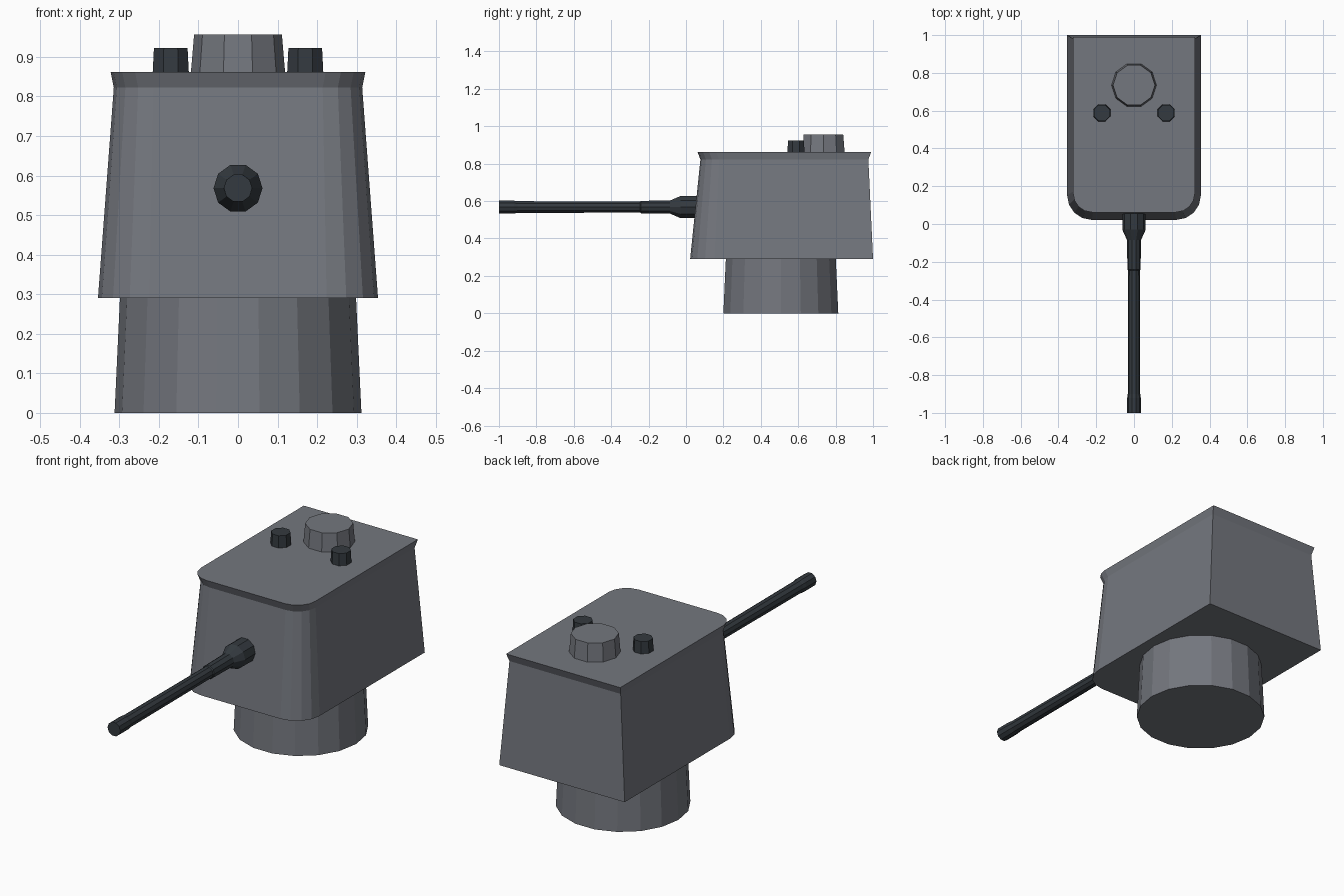
import bpy, bmesh, math
from mathutils import Vector

if "Cube" in bpy.data.objects:
    bpy.data.objects.remove(bpy.data.objects["Cube"])


def material(name, color):
    m = bpy.data.materials.new(name)
    m.diffuse_color = (*color, 1)
    m.use_nodes = True
    m.node_tree.nodes["Principled BSDF"].inputs["Base Color"].default_value = m.diffuse_color
    return m


grey = material("steel_grey", (0.175, 0.185, 0.21))
dark = material("dark_gunmetal", (0.034, 0.042, 0.05))


def loft(name, rings, mat):
    """Skin a stack of equal-length rings and cap both ends."""
    bm = bmesh.new()
    loops = [[bm.verts.new(p) for p in ring] for ring in rings]
    n = len(loops[0])
    for a, b in zip(loops, loops[1:]):
        for i in range(n):
            j = (i + 1) % n
            bm.faces.new((a[i], a[j], b[j], b[i]))
    bm.faces.new(loops[0][::-1])
    bm.faces.new(loops[-1])
    bmesh.ops.recalc_face_normals(bm, faces=bm.faces)
    mesh = bpy.data.meshes.new(name)
    bm.to_mesh(mesh)
    bm.free()
    mesh.materials.append(mat)
    obj = bpy.data.objects.new(name, mesh)
    bpy.context.collection.objects.link(obj)
    return obj


def circle(n, r, start=0.0):
    return [(r * math.cos(start + math.tau * i / n),
             r * math.sin(start + math.tau * i / n)) for i in range(n)]


def upright(name, x, y, n, profile, mat, start=0.0):
    return loft(name, [[Vector((x + u, y + v, z)) for u, v in circle(n, r, start)]
                       for r, z in profile], mat)


def housing_ring(w, front, back, z, r, steps=4):
    """Square back corners, rounded front corners."""
    left = [(-w, back)]
    for i in range(steps + 1):
        a = math.pi / 2 * i / steps
        left.append((-w + r - r * math.cos(a), front + r - r * math.sin(a)))
    return [Vector((x, y, z)) for x, y in left + [(-x, y) for x, y in left[::-1]]]


# turning pedestal
upright("pedestal", 0, 0.507, 18, [(0.312, 0), (0.298, 0.30)], grey)

# tapered housing with flared top rim
loft("housing", [housing_ring(0.354, 0.022, 1.0, 0.29, 0.13),
                 housing_ring(0.314, 0.077, 0.975, 0.822, 0.10),
                 housing_ring(0.322, 0.062, 0.99, 0.862, 0.10)], grey)

# roof hatch and two small caps
upright("hatch", 0, 0.735, 10, [(0.12, 0.85), (0.111, 0.956)], grey)
for side, x in (("left", -0.17), ("right", 0.17)):
    upright("cap_" + side, x, 0.588, 8, [(0.05, 0.85), (0.046, 0.923)], dark, math.pi / 8)

# barrel with collar, running forward
barrel = [(0.062, 0.09), (0.062, -0.03), (0.037, -0.085), (0.035, -0.24),
          (0.031, -0.245), (0.033, -0.90), (0.036, -0.92), (0.036, -1.0)]
loft("barrel", [[Vector((u, y, 0.568 + v)) for u, v in circle(10, r)]
                for r, y in barrel], dark)
